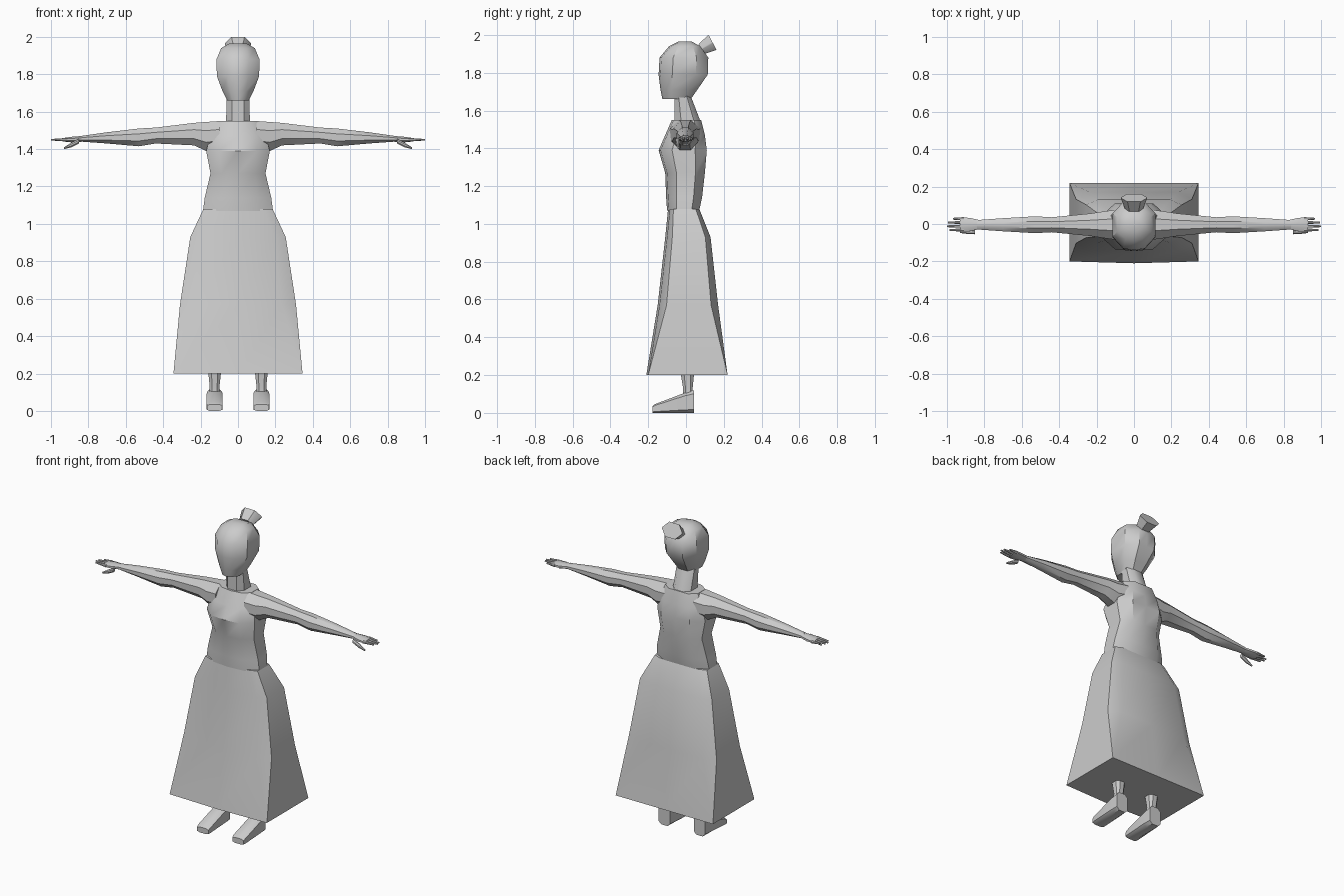
import bpy, bmesh, math
from mathutils import Matrix, Vector

cube = bpy.data.objects.get("Cube")
if cube:
    bpy.data.objects.remove(cube, do_unlink=True)

grey = bpy.data.materials.new("plain grey")
grey.use_nodes = True
colour = (0.6, 0.6, 0.6, 1)
grey.diffuse_color = colour
grey.node_tree.nodes["Principled BSDF"].inputs["Base Color"].default_value = colour


def chamfered_outline(left, right, front, back, cut_across, cut_along, bulge):
    """Rectangle with cut corners and a centre point on its front and back."""
    middle = (left + right) / 2
    across = (right - left) * cut_across
    along = (back - front) * cut_along
    return [(left + across, front), (middle, front - bulge), (right - across, front),
            (right, front + along), (right, back - along),
            (right - across, back), (middle, back), (left + across, back),
            (left, back - along), (left, front + along)]


def loft(name, rings, side=1):
    """Skin the rings, cap both ends and smooth everything but the sharp edges."""
    bm = bmesh.new()
    loops = [[bm.verts.new((p.x * side, p.y, p.z)) for p in ring] for ring in rings]
    for low, high in zip(loops, loops[1:]):
        for i in range(len(low)):
            bm.faces.new((low[i - 1], low[i], high[i], high[i - 1]))
    bm.faces.new(loops[0])
    bm.faces.new(loops[-1])
    bmesh.ops.recalc_face_normals(bm, faces=bm.faces)
    mesh = bpy.data.meshes.new(name)
    bm.to_mesh(mesh)
    bm.free()
    mesh.materials.append(grey)
    obj = bpy.data.objects.new(name, mesh)
    bpy.context.collection.objects.link(obj)
    bpy.ops.object.select_all(action="DESELECT")
    obj.select_set(True)
    bpy.context.view_layer.objects.active = obj
    bpy.ops.object.shade_smooth_by_angle(angle=math.radians(40))
    return obj


def upright(name, sections, cut_across=0.25, cut_along=0.25, bulge=0.01, centre=0.0, side=1):
    """Stack sections given as height, half width, front and back."""
    rings = []
    for height, half, front, back in sections:
        outline = chamfered_outline(centre - half, centre + half, front, back,
                                    cut_across, cut_along, bulge)
        rings.append([Vector((x, y, height)) for x, y in outline])
    return loft(name, rings, side)


def sideways(name, sections, side, shift=0.0):
    """String sections along x, given as reach, half depth, bottom and top."""
    rings = []
    for reach, half, bottom, top in sections:
        outline = chamfered_outline(shift - half, shift + half, bottom, top,
                                    cut_across=0.3, cut_along=0.3, bulge=0)
        rings.append([Vector((reach, y, z)) for y, z in outline])
    return loft(name, rings, side)


def shoe(name, sections, centre, side):
    """String sections from toe to heel, given as y, half width and height."""
    rings = []
    for y, half, height in sections:
        outline = chamfered_outline(centre - half, centre + half, 0, height,
                                    cut_across=0.22, cut_along=0.15, bulge=0)
        rings.append([Vector((x, y, z)) for x, z in outline])
    return loft(name, rings, side)


# Skirt: rounded at the waist, opening into a rectangular hem
skirt = upright("skirt", [
    (0.2, 0.345, -0.2, 0.22),
    (0.57, 0.31, -0.14, 0.17),
    (0.93, 0.255, -0.1, 0.13),
    (1.08, 0.185, -0.085, 0.07)], cut_across=0.12, cut_along=0.12)
hem = min(v.co.z for v in skirt.data.vertices)
for v in skirt.data.vertices:
    if v.co.z == hem and abs(v.co.x) > 0.1:
        v.co.x = math.copysign(0.345, v.co.x)
        v.co.y = 0.22 if v.co.y > 0 else -0.2
# Merge the corner points of the hem
bm = bmesh.new()
bm.from_mesh(skirt.data)
bmesh.ops.remove_doubles(bm, verts=bm.verts, dist=0.001)
bm.to_mesh(skirt.data)
bm.free()

# Bodice
upright("torso", [
    (1.07, 0.187, -0.09, 0.07),
    (1.14, 0.178, -0.095, 0.085),
    (1.27, 0.147, -0.1, 0.1),
    (1.39, 0.17, -0.135, 0.11),
    (1.47, 0.15, -0.1, 0.1),
    (1.55, 0.115, -0.065, 0.08)], cut_across=0.2)

# Neck and head
upright("neck", [
    (1.5, 0.065, -0.06, 0.09),
    (1.56, 0.063, -0.06, 0.07),
    (1.69, 0.062, -0.06, 0.02)], bulge=0)
upright("head", [
    (1.66, 0.058, -0.115, 0.025),
    (1.71, 0.083, -0.125, 0.06),
    (1.79, 0.113, -0.135, 0.115),
    (1.88, 0.115, -0.13, 0.118),
    (1.94, 0.09, -0.08, 0.075),
    (1.965, 0.045, -0.03, 0.03)])

# Flared hair bun, leaning back from the crown
bun = upright("hair_bun", [
    (0, 0.048, -0.03, 0.03),
    (0.07, 0.07, -0.048, 0.042)], cut_along=0.45, bulge=0)
lean = Matrix.Rotation(math.radians(-62), 4, "X")
bun.data.transform(Matrix.Translation((0, 0.08, 1.925)) @ lean)

for side, word in ((1, "left"), (-1, "right")):
    # Sleeve and forearm
    sideways(word + "_arm", [
        (0.1, 0.08, 1.4, 1.55),
        (0.17, 0.07, 1.39, 1.545),
        (0.235, 0.06, 1.42, 1.54),
        (0.44, 0.04, 1.43, 1.515),
        (0.53, 0.045, 1.415, 1.51),
        (0.7, 0.035, 1.43, 1.49),
        (0.84, 0.025, 1.44, 1.47)], side, shift=-0.004)
    # Palm
    sideways(word + "_palm", [
        (0.83, 0.025, 1.44, 1.47),
        (0.88, 0.036, 1.435, 1.467),
        (0.93, 0.038, 1.44, 1.46)], side, shift=-0.003)
    # Four tapered fingers, the middle ones longest
    for i, finger in enumerate(("index", "middle", "ring", "little")):
        tip = 1 - 0.01 * (i - 1.2) ** 2
        sideways(f"{word}_{finger}_finger", [
            (0.91, 0.009, 1.44, 1.46),
            (tip, 0.005, 1.446, 1.454)], side, shift=0.02 * (i - 1.6))
    # Thumb, drooping forwards
    sideways(word + "_thumb", [
        (0.85, 0.012, 1.43, 1.455),
        (0.89, 0.01, 1.41, 1.435),
        (0.93, 0.005, 1.4, 1.41)], side, shift=-0.043)
    # Lower leg, running up inside the skirt
    upright(word + "_leg", [
        (0.09, 0.029, -0.015, 0.035),
        (0.13, 0.026, -0.015, 0.035),
        (0.28, 0.042, -0.04, 0.05)], bulge=0, centre=0.125, side=side)
    # Shoe with a low toe and a rising instep
    shoe(word + "_shoe", [
        (-0.178, 0.04, 0.035),
        (-0.165, 0.043, 0.046),
        (-0.01, 0.043, 0.105),
        (0.042, 0.04, 0.12)], 0.125, side)
